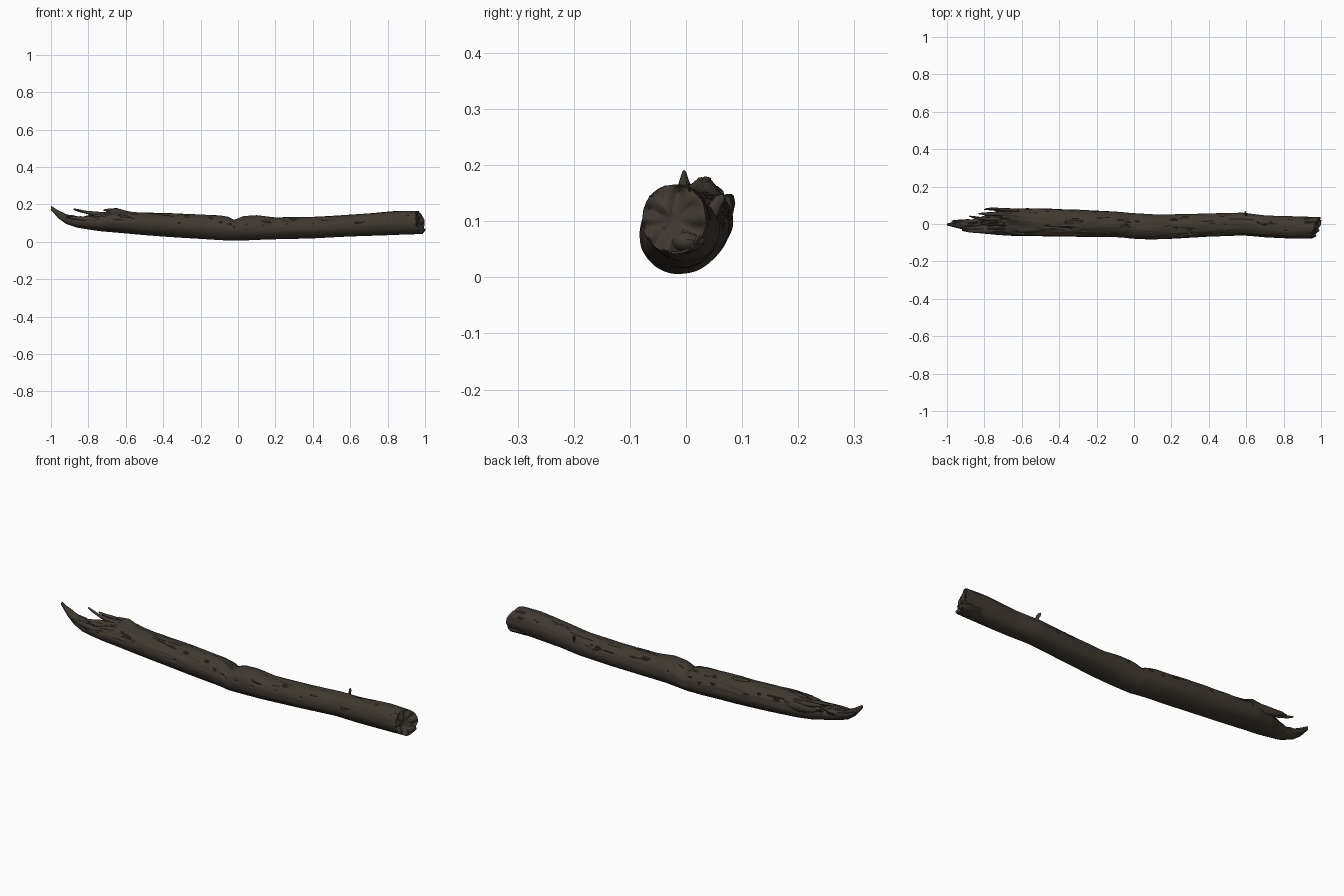
import bpy, bmesh, math
from mathutils import Vector, noise

if "Cube" in bpy.data.objects:
    bpy.data.objects.remove(bpy.data.objects["Cube"])


def material(name, rgb):
    m = bpy.data.materials.new(name)
    m.diffuse_color = (*rgb, 1)
    m.use_nodes = True
    m.node_tree.nodes["Principled BSDF"].inputs["Base Color"].default_value = m.diffuse_color
    return m


WOOD = material("dark weathered wood", (0.05, 0.04, 0.03))
CRACK = material("deep crack", (0.025, 0.02, 0.015))

# Log outline: x, bottom z, top z, front y, back y
PROFILE = [
    (-1.00, .170, .190, -.008, .002), (-.96, .125, .168, -.018, .014),
    (-.92, .096, .148, -.028, .018), (-.86, .076, .142, -.045, .026),
    (-.80, .066, .146, -.052, .045), (-.74, .057, .152, -.058, .068),
    (-.66, .050, .160, -.063, .084), (-.50, .036, .156, -.066, .083),
    (-.30, .021, .150, -.068, .076), (-.10, .009, .140, -.069, .066),
    (-.05, .007, .132, -.073, .062), (-.02, .006, .117, -.077, .059),
    (.03, .007, .138, -.081, .056), (.10, .010, .143, -.084, .052),
    (.20, .013, .130, -.080, .052), (.40, .018, .133, -.067, .056),
    (.58, .027, .143, -.061, .060), (.70, .032, .152, -.071, .046),
    (.86, .039, .166, -.078, .042), (.975, .042, .165, -.078, .036)]


def outline(x):
    for a, b in zip(PROFILE, PROFILE[1:]):
        if x <= b[0]:
            t = (x - a[0]) / (b[0] - a[0])
            return [p + (q - p) * t for p, q in zip(a[1:], b[1:])]
    return PROFILE[-1][1:]


def n(x, y, z):
    return noise.noise(Vector((x, y, z)))


def add_object(name, bm, mats):
    bmesh.ops.recalc_face_normals(bm, faces=bm.faces)
    me = bpy.data.meshes.new(name)
    bm.to_mesh(me)
    bm.free()
    for m in mats:
        me.materials.append(m)
    ob = bpy.data.objects.new(name, me)
    bpy.context.collection.objects.link(ob)
    bpy.ops.object.select_all(action='DESELECT')
    bpy.context.view_layer.objects.active = ob
    ob.select_set(True)
    bpy.ops.object.shade_smooth_by_angle(angle=math.radians(50))
    return ob


def bridge(bm, a, b):
    k = len(a)
    return [bm.faces.new((a[i], a[(i + 1) % k], b[(i + 1) % k], b[i])) for i in range(k)]


# Log: lofted rings with grain, cracks, rotten top and broken ends
SEG, RINGS = 72, 300
bm = bmesh.new()
rings, cracked = [], set()
for r in range(RINGS + 1):
    x = -1 + 1.975 * r / RINGS
    z0, z1, y0, y1 = outline(x)
    ring = []
    for s in range(SEG):
        a = 2 * math.pi * s / SEG
        c, d = math.cos(a), math.sin(a)
        up = max(0, min(1, d * 1.5 + .3))            # 1 on the weathered top
        rot = max(0, min(1, (.1 - x) / .5)) * up     # more decay to the left
        size = min(1, (z1 - z0) / .1)
        k = 1 + .035 * n(x * 3, c * 2, d * 2) + .03 * up * n(x * 7, c * 7, d * 7)
        k += rot * .07 * n(x * 9, c * 6 + 5, d * 6)
        crack = abs(n(x * 2.2 + 9, c * 3.2, d * 3.2))
        deep = crack < .035 and up > .55 and n(x * 4, c * 2 + 3, d * 2) > -.08
        if deep:
            k -= .07 + .05 * rot
        k = 1 + (k - 1) * (.4 + .6 * size)
        y = (y0 + y1) / 2 + (y1 - y0) / 2 * c * k
        z = (z0 + z1) / 2 + (z1 - z0) / 2 * d * k
        # raised ragged ridge and torn trough near the broken end
        bump = math.exp(-((x + .65) / .05) ** 2 - ((y - .035) / .022) ** 2)
        tear = math.exp(-((x + .8) / .09) ** 2 - ((y + .01) / .025) ** 2)
        z += up * (.024 * bump - .025 * tear * size)
        if x < -.68 and d > 0:
            z += .012 * n(x * 22, y * 110, 3) * size
        # slanted right end
        t = max(0, min(1, (x - .85) / .125))
        shift = t * (.38 * (y + .02) - .18 * (z - .1) + .012 * n(y * 35, z * 35, 1))
        v = bm.verts.new((x + shift, y, max(0.001, z)))
        if deep:
            cracked.add(v)
        ring.append(v)
    rings.append(ring)
for a, b in zip(rings, rings[1:]):
    for f in bridge(bm, a, b):
        f.material_index = int(sum(v in cracked for v in f.verts) >= 3)
bm.faces.new(rings[0])
# Rough face of the right end
prev, mid = rings[-1], sum((v.co for v in rings[-1]), Vector()) / SEG
for scale in (.93, .8, .62, .42, .2):
    ring = []
    for v in rings[-1]:
        p = mid + (v.co - mid) * scale
        p.x += .02 * n(p.y * 40, p.z * 40, 7) - .012 * (1 - scale)
        ring.append(bm.verts.new(p))
    bridge(bm, prev, ring)
    prev = ring
bm.faces.new(prev)
add_object("log", bm, [WOOD, CRACK])


# Splinters and stubs: tapered crooked spikes along a path of (x, y, z, radius)
def spike(name, path, flat=1.0):
    bm = bmesh.new()
    prev = None
    first = None
    for i, (x, y, z, rad) in enumerate(path):
        ring = []
        for s in range(8):
            a = 2 * math.pi * s / 8
            k = rad * (1 + .35 * n(i * 3.1, s * 1.7, x * 9))
            ring.append(bm.verts.new((x + (.3 * k * math.sin(a)), y + k * flat * math.cos(a),
                                      z + k * math.sin(a))))
        if prev:
            bridge(bm, prev, ring)
        else:
            first = ring
        prev = ring
    bm.faces.new(first)
    bm.faces.new(prev)
    add_object(name, bm, [WOOD])


spike("back_slab_splinter", [(-.62, .068, .125, .024), (-.70, .074, .128, .022),
      (-.75, .079, .132, .015), (-.785, .081, .140, .010), (-.80, .078, .143, .004)], .6)
spike("thin_splinter", [(-.70, .030, .140, .016), (-.77, .026, .152, .011),
      (-.82, .030, .160, .007), (-.855, .036, .168, .006), (-.88, .042, .175, .003)])
spike("inner_splinter", [(-.66, .052, .140, .018), (-.74, .055, .148, .012),
      (-.79, .054, .155, .008), (-.83, .056, .160, .003)])
spike("front_splinter", [(-.76, -.035, .115, .018), (-.84, -.038, .124, .012),
      (-.88, -.036, .128, .009), (-.92, -.034, .133, .003)])
spike("tip_splinter", [(-.88, .008, .115, .018), (-.93, .010, .128, .012),
      (-.955, .015, .142, .008), (-.975, .016, .152, .003)])
spike("ridge_shard", [(-.60, .030, .150, .014), (-.65, .034, .168, .012),
      (-.69, .036, .168, .009), (-.72, .035, .170, .003)])
# Twig stub on the back and broken lip on the right end
spike("twig_stub", [(.60, .040, .105, .014), (.60, .052, .125, .011),
      (.595, .060, .138, .009), (.592, .063, .143, .005)])
spike("end_lip", [(.90, -.005, .066, .022), (.96, .000, .064, .021),
      (.985, .004, .062, .017), (.997, .006, .060, .009)], 1.6)
